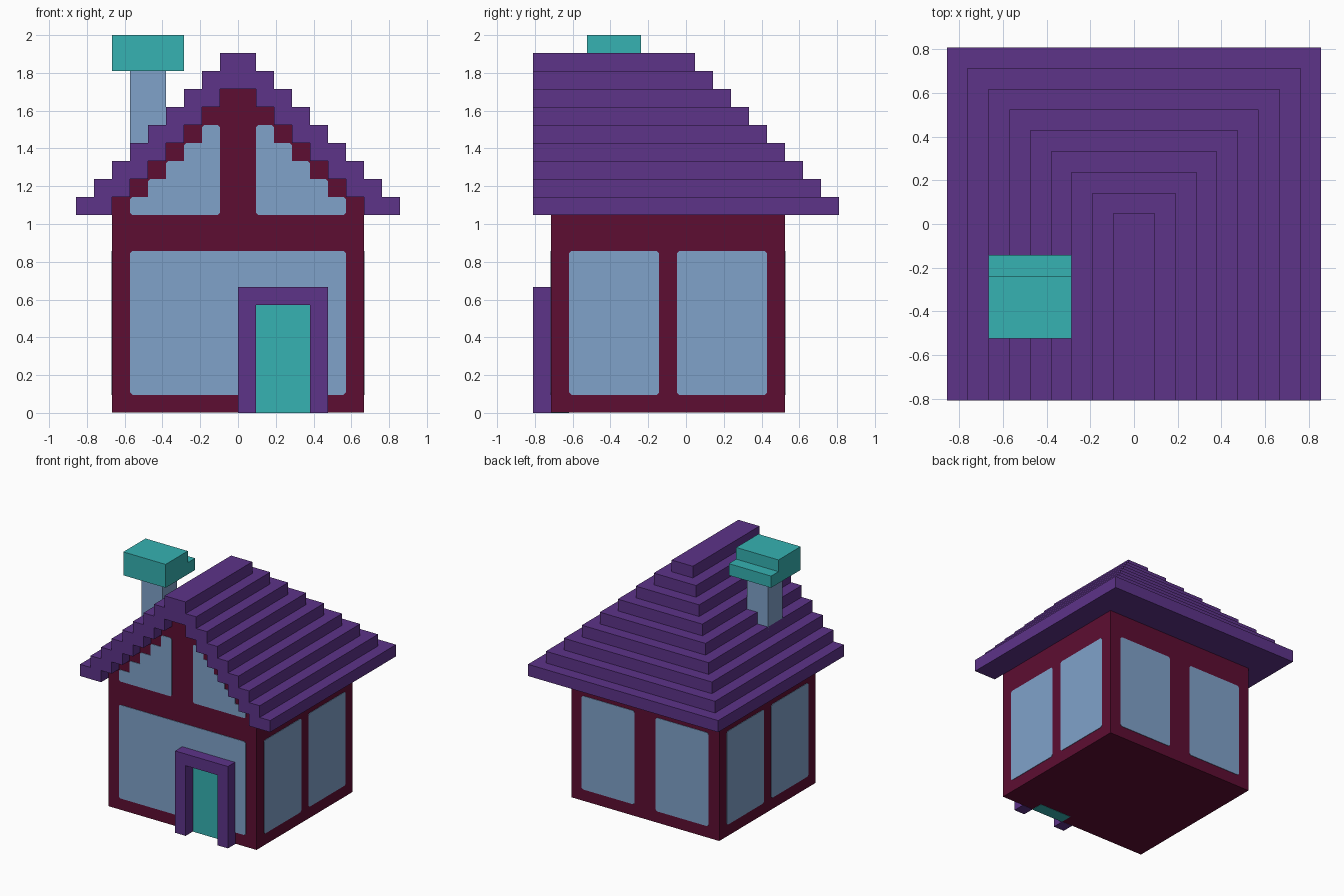
import bpy, bmesh, math
from mathutils import Matrix

if "Cube" in bpy.data.objects:
    bpy.data.objects.remove(bpy.data.objects["Cube"])

U = 2 / 21          # one block; all sizes below are in blocks
FRONT = -7.5        # front wall plane
PLATE = 0.04        # window plate thickness in blocks


def material(name, rgb):
    lin = [((c / 255 + 0.055) / 1.055) ** 2.4 for c in rgb]
    m = bpy.data.materials.new(name)
    m.diffuse_color = (*lin, 1)
    m.use_nodes = True
    m.node_tree.nodes["Principled BSDF"].inputs["Base Color"].default_value = m.diffuse_color
    return m


PURPLE = material("purple", (93, 51, 137))
BURGUNDY = material("burgundy", (93, 13, 50))
BLUE = material("pale blue", (128, 162, 202))
TEAL = material("teal", (54, 178, 178))


def finish(name, bm, mat, turn=0, recalc=True):
    if recalc:
        bmesh.ops.recalc_face_normals(bm, faces=bm.faces)
    bm.transform(Matrix.Rotation(math.radians(turn), 4, 'Z') @ Matrix.Scale(U, 4))
    me = bpy.data.meshes.new(name)
    bm.to_mesh(me)
    bm.free()
    me.materials.append(mat)
    ob = bpy.data.objects.new(name, me)
    bpy.context.collection.objects.link(ob)
    return ob


def prism(name, pts, y0, y1, mat, turn=0):
    """Outline in x, z pushed from y0 to y1, then turned about z."""
    bm = bmesh.new()
    a = [bm.verts.new((x, y0, z)) for x, z in pts]
    b = [bm.verts.new((x, y1, z)) for x, z in pts]
    bm.faces.new(a)
    bm.faces.new(b[::-1])
    for i in range(len(pts)):
        j = (i + 1) % len(pts)
        bm.faces.new((a[i], b[i], b[j], a[j]))
    return finish(name, bm, mat, turn)


def loft(name, rings, mat, front, bottom, top):
    """Stack of rectangles (half width, back y, z) sharing the front plane."""
    bm = bmesh.new()
    loops = [[bm.verts.new(p) for p in ((-w, FRONT, z), (w, FRONT, z), (w, b, z), (-w, b, z))]
             for w, b, z in rings]
    for lo, hi in zip(loops, loops[1:]):
        for k in range(0 if front else 1, 4):
            m = (k + 1) % 4
            bm.faces.new((lo[k], lo[m], hi[m], hi[k]))
    if bottom:
        bm.faces.new(loops[0][::-1])
    if top:
        bm.faces.new(loops[-1])
    return finish(name, bm, mat, recalc=False)


def rect(x0, x1, z0, z1):
    return [(x0, z0), (x1, z0), (x1, z1), (x0, z1)]


def mirror(pts):
    return [(-x, z) for x, z in reversed(pts)]


def clip_corners(pts, c=0.13):
    """Clip the outward corners of a counter-clockwise outline."""
    out = []
    for i, (x, z) in enumerate(pts):
        (px, pz), (nx, nz) = pts[i - 1], pts[(i + 1) % len(pts)]
        if (x - px) * (nz - z) - (z - pz) * (nx - x) > 0:
            for qx, qz in ((px, pz), (nx, nz)):
                d = math.hypot(qx - x, qz - z)
                out.append((x + (qx - x) * c / d, z + (qz - z) * c / d))
        else:
            out.append((x, z))
    return out


def stair(width, steps):
    return [(width - i, 11 + i + k) for i in range(steps) for k in (0, 1)]


def window(name, pts, wall, turn=0):
    prism(name, clip_corners(pts), wall - PLATE, wall, BLUE, turn)


# Walls, with the floor a hair up so the door's underside shows
loft("walls", [(7, 5.5, 0.02), (7, 5.5, 11)], BURGUNDY, True, True, False)

# Stepped gable wall
inner = stair(7, 7)
bm = bmesh.new()
bm.faces.new([bm.verts.new((x, FRONT, z)) for x, z in inner + mirror(inner)])
finish("gable_wall", bm, BURGUNDY, recalc=False)

# Roof: soffit, then nine steps going in on both sides and the back
rings = [(7, 5.5, 11)]
for i in range(9):
    rings += [(9 - i, 8.5 - i, 11 + i), (9 - i, 8.5 - i, 12 + i)]
loft("roof", rings, PURPLE, False, False, True)

# Stepped roof edge overhanging the gable
outer = stair(9, 9)
prism("roof_front_edge", outer + mirror(outer) + [(-x, z) for x, z in inner] + inner[::-1],
      FRONT - 1, FRONT, PURPLE)

# Front windows: the large one is notched behind the door frame
window("front_window", [(-6, 1), (0.5, 1), (0.5, 6.5), (4.5, 6.5), (4.5, 1), (6, 1), (6, 9), (-6, 9)], FRONT)
gable = [(1, 11)] + stair(6, 5) + [(1, 16)]
window("gable_window_right", gable, FRONT)
window("gable_window_left", mirror(gable), FRONT)

# Paired windows on the other walls: turn, wall distance, left edges
for side, turn, wall, starts in (("right", 90, -7, (-6.5, -0.5)),
                                 ("back", 180, -5.5, (-6, 1)),
                                 ("left", -90, -7, (-4.5, 1.5))):
    for n, s in enumerate(starts, 1):
        window(f"{side}_window_{n}", rect(s, s + 5, 1, 9), wall, turn)

# Door set in the wall, and its frame
prism("door", rect(1, 4, 0, 6), FRONT - PLATE, FRONT + 1, TEAL)
prism("door_frame", [(0, 0), (1, 0), (1, 6), (4, 6), (4, 0), (5, 0), (5, 7), (0, 7)],
      FRONT - 1, FRONT, PURPLE)

# Chimney with a stepped cap
prism("chimney_shaft", rect(-6, -4, 14, 19), -4.5, -2.5, BLUE)
prism("chimney_cap", [(-5.5, 19), (-1.5, 19), (-1.5, 20), (-2.5, 20), (-2.5, 21), (-5.5, 21)],
      3, 7, TEAL, 90)
